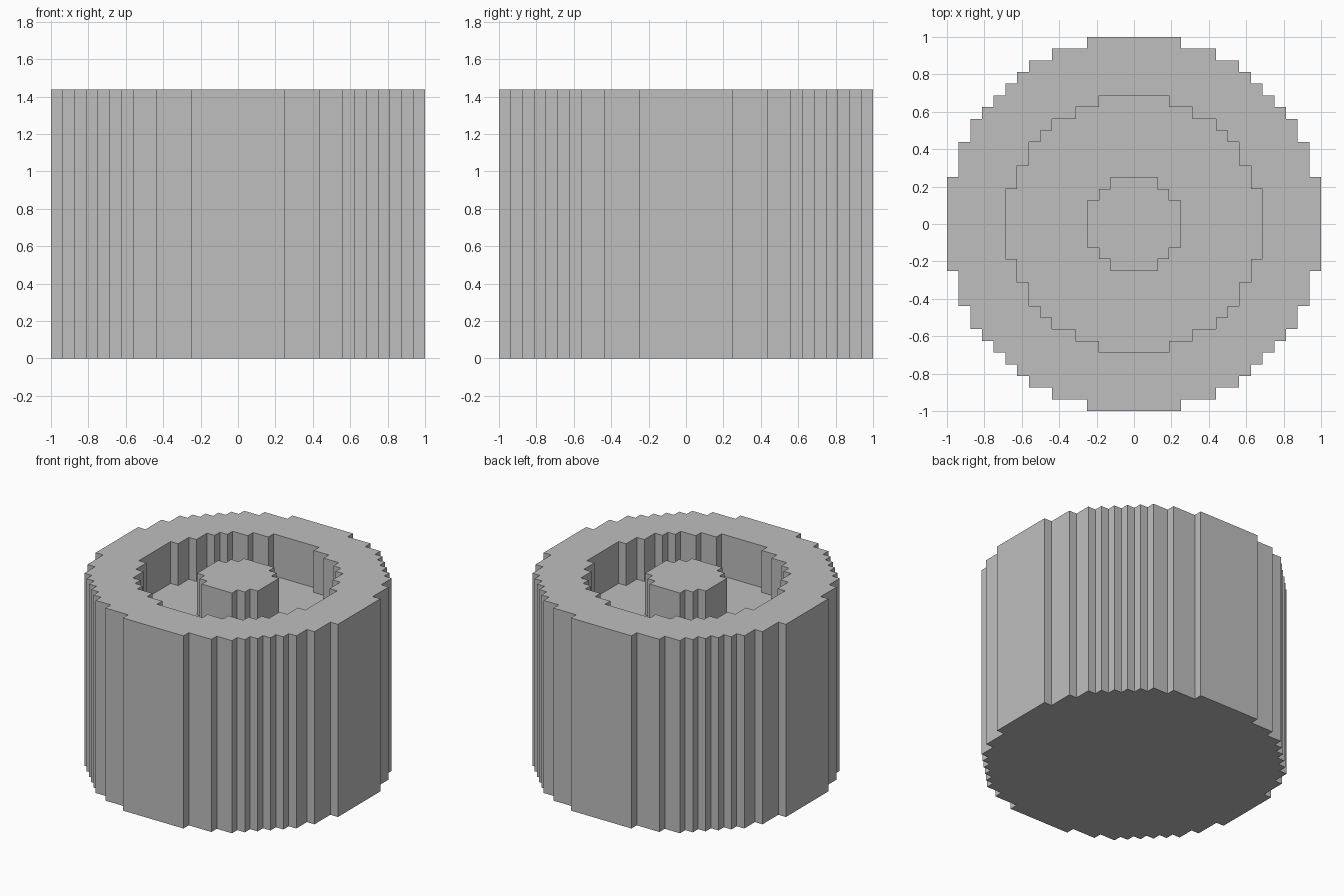
import bpy
import bmesh

cube = bpy.data.objects.get("Cube")
if cube:
    bpy.data.objects.remove(cube, do_unlink=True)

U = 1 / 16                              # one grid step
TOP, FLOOR = 23 * U, 18 * U             # rim height and recess floor height

# Outer corners of one quarter of each stepped circle, in grid steps
OUTER = [(16, 4), (15, 7), (14, 9), (13, 10), (12, 11),
         (11, 12), (10, 13), (9, 14), (7, 15), (4, 16)]
BORE = [(11, 3), (10, 5), (9, 7), (8, 8), (7, 9), (5, 10), (3, 11)]
HUB = [(4, 2), (3, 3), (2, 4)]

grey = bpy.data.materials.new("light grey")
grey.use_nodes = True
grey.diffuse_color = (0.52, 0.52, 0.52, 1)
grey.node_tree.nodes["Principled BSDF"].inputs["Base Color"].default_value = (0.52, 0.52, 0.52, 1)


def stepped_circle(corners):
    """Add the inner corners to a quarter, then turn it four times."""
    quarter = []
    for i, (x, y) in enumerate(corners):
        if i:
            quarter.append((x, corners[i - 1][1]))
        quarter.append((x, y))
    points = []
    for _ in range(4):
        points += quarter
        quarter = [(-y, x) for x, y in quarter]
    return [(x * U, y * U) for x, y in points]


def add_loop(bm, corners, z):
    return [bm.verts.new((x, y, z)) for x, y in stepped_circle(corners)]


def add_walls(bm, low, high):
    n = len(low)
    for i in range(n):
        j = (i + 1) % n
        bm.faces.new((low[i], low[j], high[j], high[i]))


def loop_edges(bm, loop):
    return [bm.edges.get((loop[i - 1], loop[i])) for i in range(len(loop))]


def finish(bm, name):
    bmesh.ops.recalc_face_normals(bm, faces=bm.faces[:])
    mesh = bpy.data.meshes.new(name)
    bm.to_mesh(mesh)
    bm.free()
    mesh.materials.append(grey)
    bpy.context.collection.objects.link(bpy.data.objects.new(name, mesh))


# Cup: outer wall, base, flat rim, bore wall and recessed floor
bm = bmesh.new()
base, rim = add_loop(bm, OUTER, 0), add_loop(bm, OUTER, TOP)
floor, lip = add_loop(bm, BORE, FLOOR), add_loop(bm, BORE, TOP)
add_walls(bm, base, rim)
add_walls(bm, floor, lip)
bm.faces.new(base)
bm.faces.new(floor)
bmesh.ops.triangle_fill(bm, use_beauty=True, use_dissolve=False, normal=(0, 0, 1),
                        edges=loop_edges(bm, rim) + loop_edges(bm, lip))
finish(bm, "stepped_cup")

# Central hub standing on the floor, level with the rim
bm = bmesh.new()
low, high = add_loop(bm, HUB, FLOOR), add_loop(bm, HUB, TOP)
add_walls(bm, low, high)
bm.faces.new(low)
bm.faces.new(high)
finish(bm, "center_hub")
